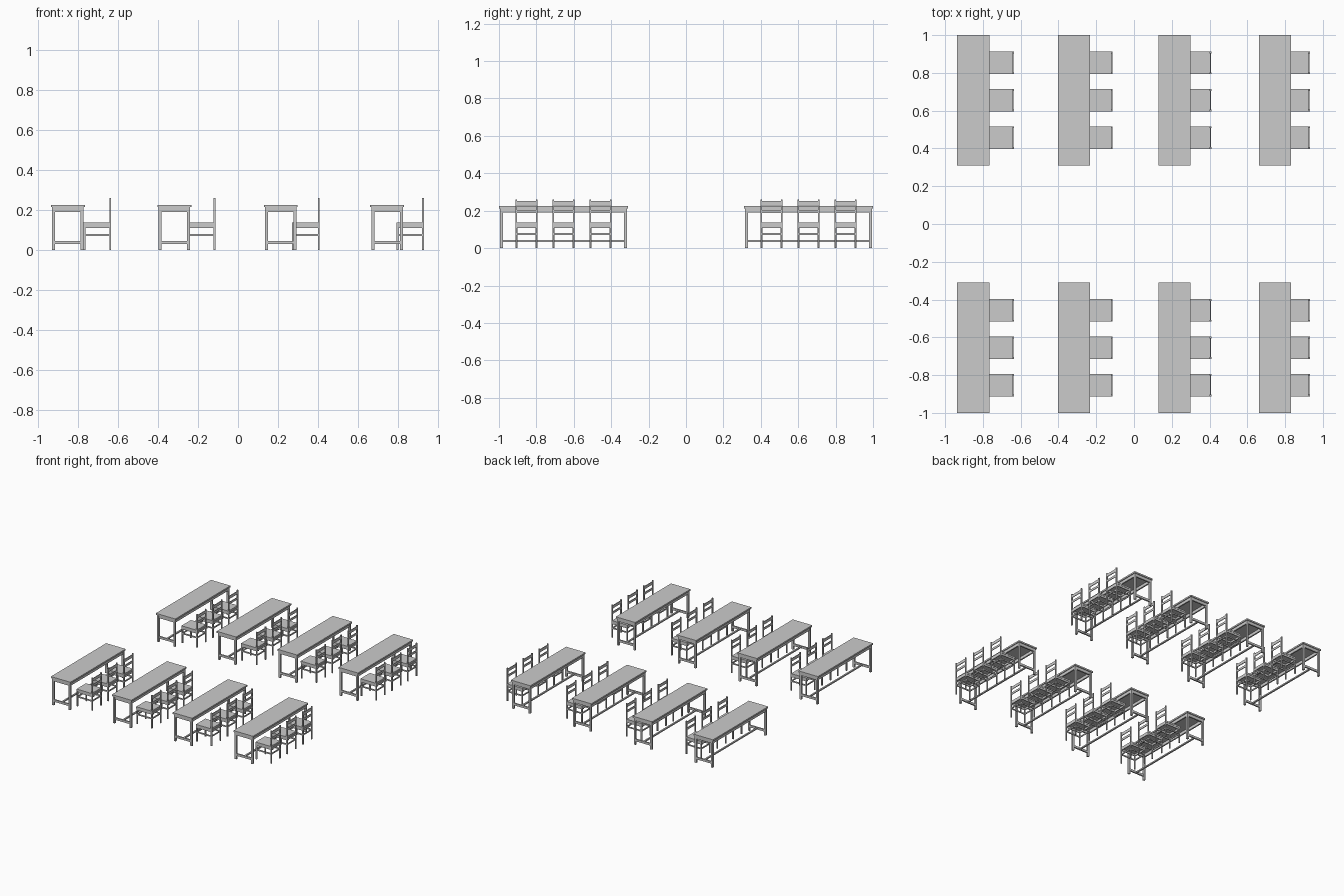
import bpy, bmesh

if "Cube" in bpy.data.objects:
    bpy.data.objects.remove(bpy.data.objects["Cube"])


def box(bm, x0, x1, y0, y1, z0, z1):
    """Add a box between the given limits."""
    vs = bmesh.ops.create_cube(bm, size=1)["verts"]
    for v in vs:
        v.co = ((x0 + x1) / 2 + v.co.x * (x1 - x0),
                (y0 + y1) / 2 + v.co.y * (y1 - y0),
                (z0 + z1) / 2 + v.co.z * (z1 - z0))


def make_mesh(name, boxes):
    bm = bmesh.new()
    for b in boxes:
        box(bm, *b)
    me = bpy.data.meshes.new(name)
    bm.to_mesh(me)
    bm.free()
    return me


def mirror_y(b):
    return (b[0], b[1], -b[3], -b[2], b[4], b[5])


def mirror_x(b):
    return (-b[1], -b[0], *b[2:])


def pair_y(b):
    return [b, mirror_y(b)]


def pair_x(b):
    return [b, mirror_x(b)]


# Table parts, centred on the table
TX, TY = 0.085, 0.345        # half width and half length of the top
LX, LY, LW = 0.079, 0.339, 0.015
leg = (LX - LW, LX, LY - LW, LY, 0, 0.213)
table = {
    "table_top": [(-TX, TX, -TY, TY, 0.213, 0.225)],
    "table_legs": [m for b in pair_x(leg) for m in pair_y(b)],
    "table_apron": pair_x((LX - 0.012, LX - 0.001, -LY + LW, LY - LW, 0.19, 0.213))
    + pair_y((-LX + LW, LX - LW, LY - 0.012, LY - 0.001, 0.19, 0.213)),
    "table_end_stretchers": pair_y((-LX + LW, LX - LW, LY - 0.013, LY - 0.002, 0.028, 0.045)),
    "table_long_stretcher": [(-0.006, 0.006, -LY + 0.013, LY - 0.013, 0.033, 0.043)],
}

# Chair parts, origin at the back edge, seat runs towards -x
D, W, P = 0.139, 0.059, 0.009
chair = {
    "chair_seat": [(-D, -P * 0.6, -W, W, 0.123, 0.136)],
    "chair_front_legs": pair_y((-D + 0.001, -D + 0.001 + P, W - P - 0.001, W - 0.001, 0, 0.123)),
    "chair_back_posts": pair_y((-P, 0, W - P, W, 0, 0.26)),
    "chair_seat_frame": pair_y((-D + P, -P, W - 0.008, W - 0.002, 0.108, 0.123))
    + [(-D + 0.002, -D + 0.008, -W + P, W - P, 0.108, 0.123),
       (-0.008, -0.002, -W + P, W - P, 0.108, 0.123)],
    "chair_side_stretchers": pair_y((-D + P, -P, W - 0.008, W - 0.002, 0.07, 0.08)),
    "chair_cross_stretchers": [(-D + 0.002, -D + 0.008, -W + P, W - P, 0.07, 0.08),
                               (-0.008, -0.002, -W + P, W - P, 0.07, 0.08)],
    "chair_back_rails": [(-0.007, -0.002, -W + P, W - P, 0.229, 0.252),
                         (-0.007, -0.002, -W + P, W - P, 0.187, 0.204)],
}

table_meshes = [make_mesh(n, b) for n, b in table.items()]
chair_meshes = [make_mesh(n, b) for n, b in chair.items()]


def place(meshes, x, y):
    for me in meshes:
        ob = bpy.data.objects.new(me.name, me)
        ob.location = (x, y, 0)
        bpy.context.collection.objects.link(ob)


# Four columns and two rows of tables, three chairs at each
for i in range(4):
    for side in (-1, 1):
        place(table_meshes, -0.851 + 0.5325 * i, side * 0.655)
        for k in (-1, 0, 1):
            place(chair_meshes, -0.635 + 0.522 * i, side * 0.655 + 0.198 * k)
